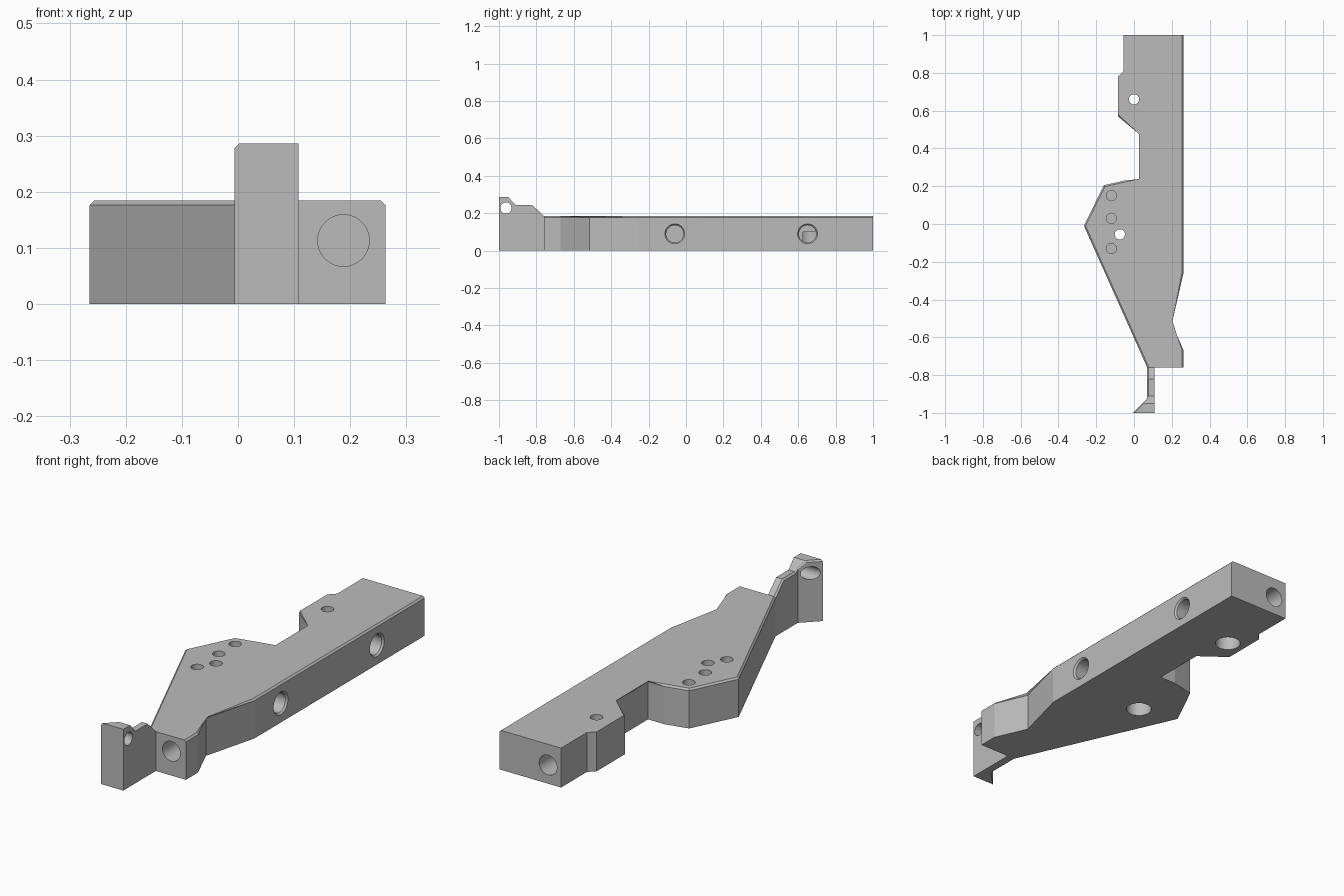
import bpy, bmesh, math
from mathutils import Vector

cube = bpy.data.objects.get("Cube")
if cube:
    bpy.data.objects.remove(cube, do_unlink=True)

metal = bpy.data.materials.new("light grey metal")
metal.use_nodes = True
GREY = (0.5, 0.5, 0.5, 1)
metal.diffuse_color = GREY
metal.node_tree.nodes["Principled BSDF"].inputs["Base Color"].default_value = GREY

HEIGHT = 0.184
CHAMFER = 0.008


def finish(bm, name):
    bmesh.ops.recalc_face_normals(bm, faces=bm.faces)
    mesh = bpy.data.meshes.new(name)
    bm.to_mesh(mesh)
    bm.free()
    mesh.materials.append(metal)
    obj = bpy.data.objects.new(name, mesh)
    bpy.context.collection.objects.link(obj)
    return obj


def select(obj):
    bpy.ops.object.select_all(action='DESELECT')
    obj.select_set(True)
    bpy.context.view_layer.objects.active = obj


def drill(target, start, direction, depth, r, r_end=None):
    """Cut a round hole from a point on the surface along a direction."""
    way = Vector(direction)
    lead = 0 if r_end else 0.02
    bm = bmesh.new()
    bmesh.ops.create_cone(bm, cap_ends=True, segments=40, radius1=r,
                          radius2=r_end or r, depth=depth + lead)
    cutter = finish(bm, "hole_cutter")
    cutter.hide_render = True
    cutter.rotation_mode = 'QUATERNION'
    cutter.rotation_quaternion = Vector((0, 0, 1)).rotation_difference(way)
    cutter.location = Vector(start) + way * (depth - lead) / 2
    mod = target.modifiers.new("hole", 'BOOLEAN')
    mod.operation = 'DIFFERENCE'
    mod.solver = 'EXACT'
    mod.object = cutter
    select(target)
    bpy.ops.object.modifier_apply(modifier=mod.name)
    bpy.data.objects.remove(cutter, do_unlink=True)


# Main body: extruded outline with a chamfered upper rim
outline = [(0.07, -0.76), (0.263, -0.76), (0.263, -0.67), (0.195, -0.515),
           (0.263, -0.255), (0.263, 1), (-0.055, 1), (-0.055, 0.81),
           (-0.085, 0.78), (-0.085, 0.57), (0.035, 0.48), (0.035, 0.23),
           (-0.05, 0.23), (-0.16, 0.205), (-0.265, -0.01)]
plain_edges = {0, 5, 6, 7, 8}
bm = bmesh.new()
low = [bm.verts.new((x, y, 0)) for x, y in outline]
top = [bm.verts.new((x, y, HEIGHT)) for x, y in outline]
bm.faces.new(low[::-1])
bm.faces.new(top)
n = len(outline)
for i in range(n):
    j = (i + 1) % n
    bm.faces.new((low[i], low[j], top[j], top[i]))
rim = [bm.edges.get((top[i], top[(i + 1) % n])) for i in range(n) if i not in plain_edges]
bmesh.ops.bevel(bm, geom=rim, offset=CHAMFER, segments=1, affect='EDGES')
body = finish(bm, "body_plate")

# Vertical through holes with wide bores from below
for x, y in [(0, 0.66), (-0.075, -0.055)]:
    drill(body, (x, y, HEIGHT), (0, 0, -1), 0.22, 0.027)
    drill(body, (x, y, 0), (0, 0, 1), 0.1, 0.056)

# Blind holes on top
for y in (0.15, 0.03, -0.13):
    drill(body, (-0.12, y, HEIGHT), (0, 0, -1), 0.07, 0.027)

# Side bores with countersunk mouths
for y in (-0.06, 0.65):
    drill(body, (0.263, y, 0.09), (-1, 0, 0), 0.22, 0.046)
    drill(body, (0.264, y, 0.09), (-1, 0, 0), 0.012, 0.054, 0.044)

# End bores
drill(body, (0.188, -0.76, 0.113), (0, 1, 0), 0.15, 0.046)
drill(body, (0.012, 1, 0.087), (0, -1, 0), 0.3, 0.046)

# Front arm: cross-sections lofted along y (y, left edge, top height)
stations = [(-1, -0.006, 0.286), (-0.95, 0.044, 0.286), (-0.924, 0.07, 0.258),
            (-0.91, 0.07, 0.243), (-0.82, 0.07, 0.243), (-0.76, 0.07, HEIGHT)]
bm = bmesh.new()
rings = []
for y, left, z in stations:
    section = [(left, 0), (0.108, 0), (0.108, z), (left + CHAMFER, z), (left, z - CHAMFER)]
    rings.append([bm.verts.new((x, y, h)) for x, h in section])
for a, b in zip(rings, rings[1:]):
    for i in range(5):
        j = (i + 1) % 5
        bm.faces.new((a[i], a[j], b[j], b[i]))
bm.faces.new(rings[0])
bm.faces.new(rings[-1][::-1])
arm = finish(bm, "front_arm")
drill(arm, (0.108, -0.963, 0.228), (-1, 0, 0), 0.2, 0.03)

# Smooth bore walls, crisp edges elsewhere
for obj in (body, arm):
    select(obj)
    bpy.ops.object.shade_smooth_by_angle(angle=math.radians(12))
